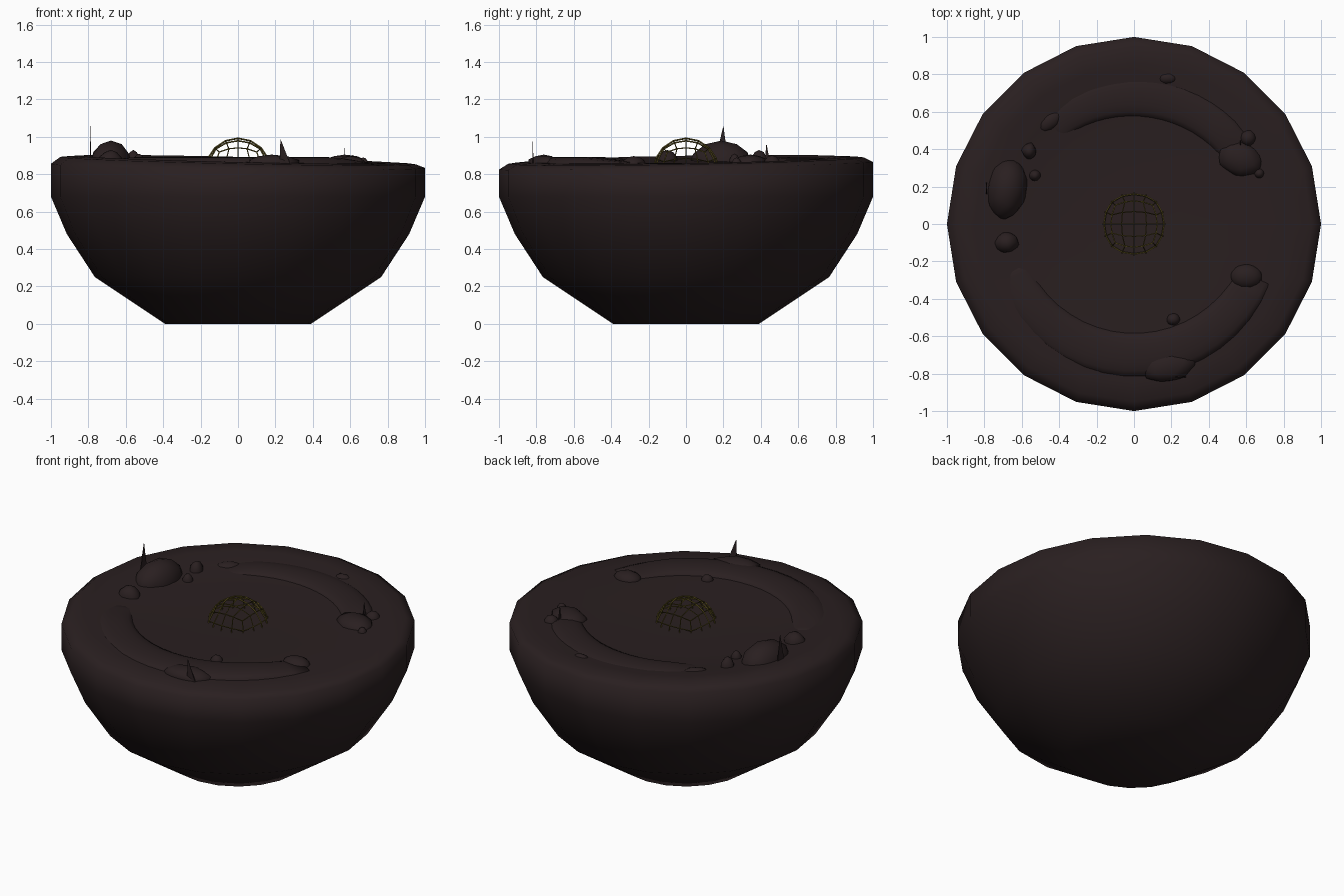
import bpy, bmesh, math, random
from mathutils import Vector, Matrix

if "Cube" in bpy.data.objects:
    bpy.data.objects.remove(bpy.data.objects["Cube"])

random.seed(4)


def material(name, rgb):
    m = bpy.data.materials.new(name)
    m.diffuse_color = (*rgb, 1)
    m.use_nodes = True
    m.node_tree.nodes["Principled BSDF"].inputs["Base Color"].default_value = m.diffuse_color
    return m


EARTH = material("dark earth", (0.0225, 0.0138, 0.0145))
GOLD = material("dull gold", (0.115, 0.088, 0.014))


def finish(bm, name, mat, smooth=True):
    bmesh.ops.recalc_face_normals(bm, faces=bm.faces[:])
    me = bpy.data.meshes.new(name)
    for f in bm.faces:
        f.smooth = smooth
    bm.to_mesh(me)
    bm.free()
    me.materials.append(mat)
    ob = bpy.data.objects.new(name, me)
    bpy.context.collection.objects.link(ob)
    return ob


# Bowl: (radius, mean z, tilt along x, tilt along y) rings, 20 sides
N = 20
RINGS = [(0.39, 0, 0, 0), (0.765, 0.25, 0, 0), (0.915, 0.48, 0, 0), (1.0, 0.68, 0, 0),
         (1.0, 0.845, -0.011, 0.02), (0.95, 0.873, -0.020, 0.017),
         (0.85, 0.879, -0.020, 0.014), (0.72, 0.868, -0.008, 0.004),
         (0.5, 0.860, 0, 0), (0.25, 0.856, 0, 0)]
bm = bmesh.new()
rings = []
for r, z, tx, ty in RINGS:
    ring = []
    for i in range(N):
        a = 2 * math.pi * i / N
        c, s = math.cos(a), math.sin(a)
        ring.append(bm.verts.new((r * c, r * s, z + tx * c + ty * s)))
    rings.append(ring)
for lo, hi in zip(rings, rings[1:]):
    for i in range(N):
        j = (i + 1) % N
        bm.faces.new((lo[i], lo[j], hi[j], hi[i]))
bm.faces.new(rings[0])
bm.faces.new(rings[-1])
finish(bm, "island_bowl", EARTH)


# Curved earth ridges: a low hump swept along an arc, sinking at both ends
def ridge(name, a0, a1, radius, half_width, top):
    bm = bmesh.new()
    steps, rows, base = 18, [], 0.845
    for i in range(steps + 1):
        t = i / steps
        a = math.radians(a0 + (a1 - a0) * t)
        swell = math.sin(math.pi * t)
        width = half_width * (0.8 + 0.2 * swell)
        height = (top - base) * (0.45 + 0.55 * min(1, 2.2 * swell))
        row = []
        for k in range(9):
            b = math.pi * k / 8
            r = radius + width * math.cos(b)
            z = base + height * max(0, math.sin(b)) ** 0.7
            row.append(bm.verts.new((r * math.cos(a), r * math.sin(a), z)))
        rows.append(row)
    for p, q in zip(rows, rows[1:]):
        for k in range(8):
            bm.faces.new((p[k], p[k + 1], q[k + 1], q[k]))
    bm.faces.new(rows[0])
    bm.faces.new(rows[-1])
    finish(bm, name, EARTH)


ridge("front_ridge", 196, 336, 0.70, 0.122, 0.892)
ridge("back_ridge", 28, 134, 0.68, 0.11, 0.890)


# Rocks: x, y, half-size x, half-size y, turn, top z, subdivisions, roughness
ROCKS = [(-0.68, 0.19, 0.11, 0.17, -8, 0.98, 2, 0.04),
         (-0.68, -0.10, 0.068, 0.06, 0, 0.93, 1, 0.1),
         (-0.56, 0.39, 0.042, 0.047, 0, 0.93, 1, 0.12),
         (-0.53, 0.26, 0.032, 0.032, 0, 0.91, 2, 0.05),
         (-0.45, 0.55, 0.085, 0.05, 40, 0.892, 2, 0.05),
         (0.18, 0.78, 0.06, 0.037, 0, 0.897, 2, 0.05),
         (0.57, 0.345, 0.125, 0.095, -25, 0.905, 1, 0.12),
         (0.61, 0.46, 0.045, 0.045, 0, 0.902, 2, 0.05),
         (0.67, 0.27, 0.027, 0.027, 0, 0.89, 2, 0.05),
         (0.60, -0.28, 0.088, 0.067, 0, 0.897, 2, 0.04),
         (0.21, -0.51, 0.037, 0.034, 0, 0.892, 2, 0.05),
         (0.18, -0.76, 0.155, 0.085, 8, 0.905, 1, 0.12)]
for n, (x, y, sx, sy, turn, top, sub, rough) in enumerate(ROCKS):
    bm = bmesh.new()
    bmesh.ops.create_icosphere(bm, subdivisions=sub + 1 if sub == 1 else sub, radius=1)
    for v in bm.verts:
        k = 1 + random.uniform(-rough, rough)
        v.co.x *= k
        v.co.y *= k
    bm.transform(Matrix.Translation((x, y, 0.85))
                 @ Matrix.Rotation(math.radians(turn), 4, 'Z')
                 @ Matrix.Diagonal((sx, sy, top - 0.85, 1)))
    finish(bm, f"rock_{n + 1}", EARTH)


# Thin pointed shards standing beside rocks: base centre, half-sizes, apex
def shard(name, x, y, z, hx, hy, apex):
    bm = bmesh.new()
    base = [bm.verts.new((x + sx * hx, y + sy * hy, z))
            for sx, sy in ((-1, -1), (1, -1), (1, 1), (-1, 1))]
    tip = bm.verts.new(apex)
    bm.faces.new(base)
    for i in range(4):
        bm.faces.new((base[i], base[(i + 1) % 4], tip))
    finish(bm, name, EARTH, False)


shard("left_shard", -0.787, 0.19, 0.87, 0.003, 0.035, (-0.79, 0.2, 1.06))
shard("front_shard", 0.255, -0.817, 0.83, 0.034, 0.004, (0.227, -0.82, 0.99))
shard("right_shard", 0.57, 0.435, 0.86, 0.003, 0.015, (0.57, 0.43, 0.965))


# Wire dome: upper part of a quad sphere turned into struts
bm = bmesh.new()
bmesh.ops.create_cube(bm, size=2)
bmesh.ops.subdivide_edges(bm, edges=bm.edges[:], cuts=3, use_grid_fill=True)
for v in bm.verts:
    v.co = Vector([math.tan(c * math.pi / 4) for c in v.co]).normalized() * 0.174
    v.co.z += 0.818
bmesh.ops.delete(bm, geom=[v for v in bm.verts if v.co.z < 0.80], context='VERTS')
dome = finish(bm, "wire_dome", GOLD, False)
wire = dome.modifiers.new("struts", 'WIREFRAME')
wire.thickness = 0.009
wire.use_even_offset = False
